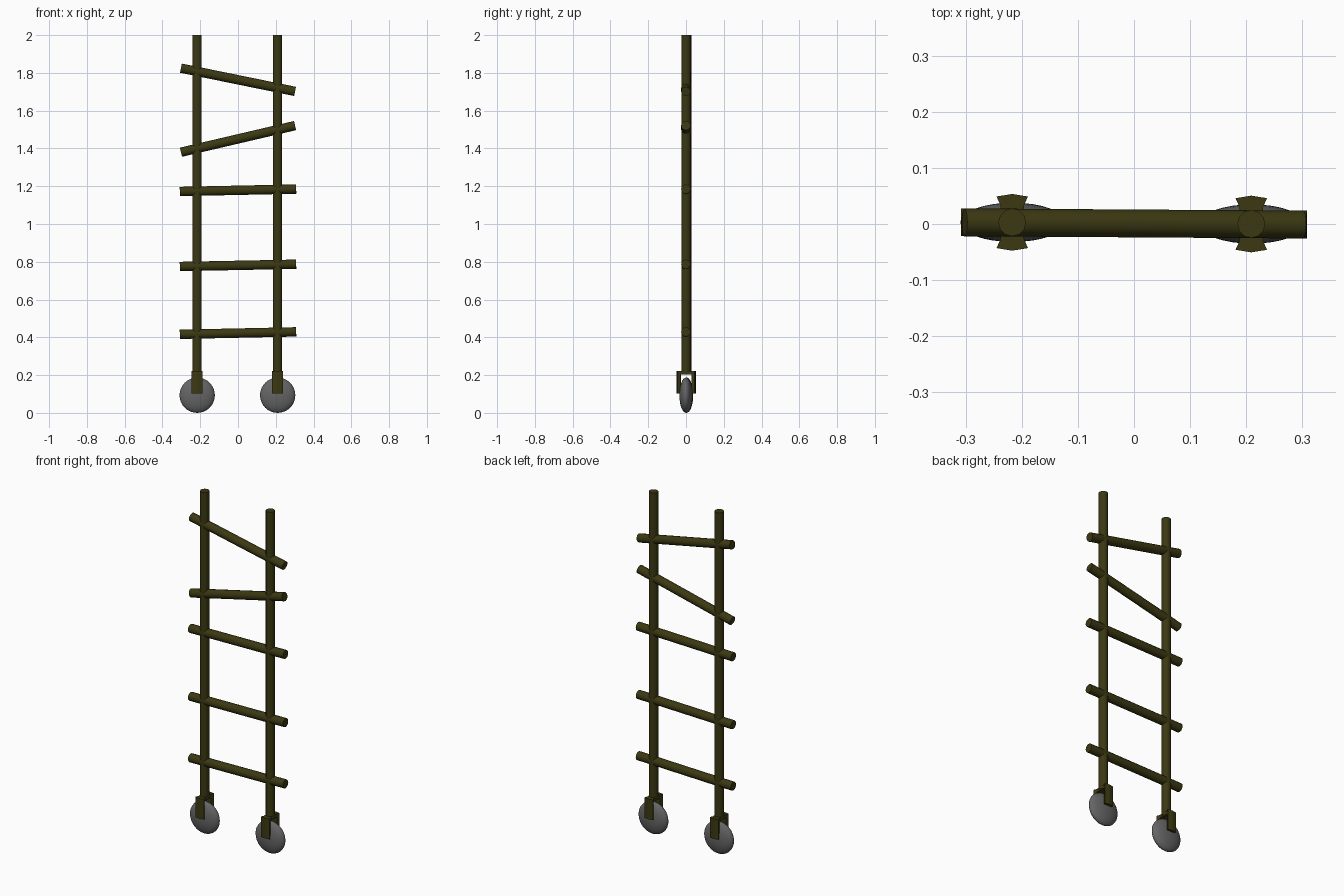
import bpy, bmesh, math
from mathutils import Vector

if "Cube" in bpy.data.objects:
    bpy.data.objects.remove(bpy.data.objects["Cube"])


def material(name, rgb):
    m = bpy.data.materials.new(name)
    m.diffuse_color = (*rgb, 1)
    m.use_nodes = True
    m.node_tree.nodes["Principled BSDF"].inputs["Base Color"].default_value = m.diffuse_color
    return m


olive = material("dark_olive", (0.044, 0.040, 0.006))
grey = material("grey_rubber", (0.13, 0.13, 0.13))


def finish(obj, name, mat):
    obj.name = name
    obj.data.materials.append(mat)
    bpy.ops.object.shade_smooth_by_angle(angle=math.radians(50))


def tube(name, a, b, r=0.0248):
    a, b = Vector(a), Vector(b)
    d = b - a
    bpy.ops.mesh.primitive_cylinder_add(vertices=12, radius=r, depth=d.length,
                                        location=(a + b) / 2)
    o = bpy.context.object
    o.rotation_euler = d.to_track_quat('Z', 'Y').to_euler()
    finish(o, name, olive)


def prism(bm, outline, z0, z1):
    # closed vertical prism from an xy outline
    low = [bm.verts.new((x, y, z0)) for x, y in outline]
    f = bm.faces.new(low)
    top = bmesh.ops.extrude_face_region(bm, geom=[f])["geom"]
    for v in top:
        if isinstance(v, bmesh.types.BMVert):
            v.co.z = z1


def fork(name, x, y):
    bm = bmesh.new()
    # two flared prongs
    for s in (1, -1):
        prism(bm, [(-0.021, s * 0.03), (0.021, s * 0.03), (0.028, s * 0.046),
                   (0, s * 0.0505), (-0.028, s * 0.046)], 0.103, 0.222)
    # bridge across the top
    prism(bm, [(-0.021, -0.032), (0.021, -0.032), (0.021, 0.032), (-0.021, 0.032)],
          0.202, 0.222)
    bmesh.ops.recalc_face_normals(bm, faces=bm.faces)
    me = bpy.data.meshes.new(name)
    bm.to_mesh(me)
    bm.free()
    o = bpy.data.objects.new(name, me)
    o.location = (x, y, 0)
    bpy.context.collection.objects.link(o)
    me.materials.append(olive)


# uprights, each with a fork and a flattened wheel
for side, x, y in (("left", -0.217, 0.003), ("right", 0.209, 0.0)):
    tube(side + "_upright", (x, y, 0.21), (x, y, 2.0))
    fork(side + "_wheel_fork", x, y)
    bpy.ops.mesh.primitive_uv_sphere_add(segments=32, ring_count=16, radius=1,
                                         location=(x + 0.001, y, 0.0935))
    wheel = bpy.context.object
    wheel.scale = (0.0935, 0.035, 0.0935)
    finish(wheel, side + "_wheel", grey)

# rungs: heights at the left and right ends, and end offset
rungs = [(0.416, 0.429, 0.308), (0.775, 0.787, 0.308), (1.172, 1.185, 0.308),
         (1.38, 1.521, 0.302), (1.825, 1.702, 0.302)]
for i, (zl, zr, e) in enumerate(rungs):
    tube(f"rung_{i + 1}", (-e, 0.003, zl), (e, -0.001, zr))
